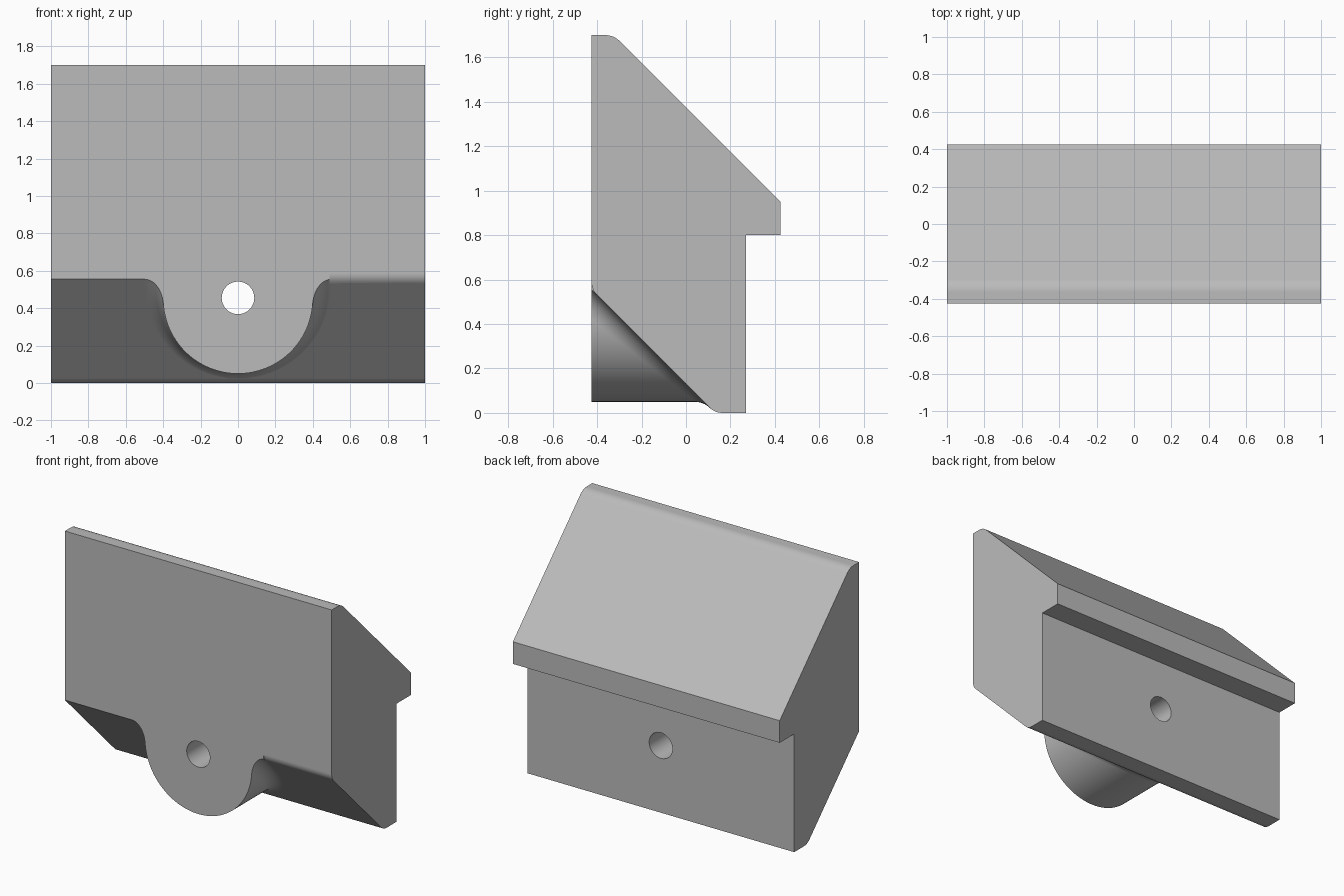
import bpy, bmesh, math
from mathutils import Vector

cube = bpy.data.objects.get("Cube")
if cube:
    bpy.data.objects.remove(cube, do_unlink=True)

FRONT = -0.425        # front face
SLOPE = 0.13          # underside slope is the plane y + z = SLOPE
HUB_Z, HUB_R, BLEND = 0.45, 0.40, 0.10

grey = bpy.data.materials.new("plain grey")
grey.use_nodes = True
colour = (0.5, 0.5, 0.5, 1)
grey.diffuse_color = colour
grey.node_tree.nodes["Principled BSDF"].inputs["Base Color"].default_value = colour


def finish(name, bm):
    bmesh.ops.recalc_face_normals(bm, faces=bm.faces)
    mesh = bpy.data.meshes.new(name)
    bm.to_mesh(mesh)
    bm.free()
    mesh.materials.append(grey)
    obj = bpy.data.objects.new(name, mesh)
    bpy.context.collection.objects.link(obj)
    return obj


def rounded(a, p, b, t, steps=8):
    """Points of a rounded corner at p between a and b."""
    a, p, b = Vector(a), Vector(p), Vector(b)
    s, e = p + (a - p).normalized() * t, p + (b - p).normalized() * t
    return [s.lerp(p, i / steps).lerp(p.lerp(e, i / steps), i / steps)
            for i in range(steps + 1)]


def prism(name, profile, x0, x1):
    """Extrude a (y, z) profile along x."""
    bm = bmesh.new()
    face = bm.faces.new([bm.verts.new((x0, p[0], p[1])) for p in profile])
    ext = bmesh.ops.extrude_face_region(bm, geom=[face])["geom"]
    bmesh.ops.translate(bm, vec=(x1 - x0, 0, 0),
                        verts=[g for g in ext if isinstance(g, bmesh.types.BMVert)])
    return finish(name, bm)


def combine(target, tool, operation):
    mod = target.modifiers.new(operation.title(), 'BOOLEAN')
    mod.operation, mod.solver, mod.object = operation, 'EXACT', tool
    bpy.context.view_layer.objects.active = target
    bpy.ops.object.modifier_apply(modifier=mod.name)
    bpy.data.objects.remove(tool, do_unlink=True)


# Body: overlong at the front, trimmed later
EXT = -0.7
foot, ridge = (SLOPE, 0), (-0.325, 1.7)
lip = (0.425, 0.95)
profile = [(EXT, SLOPE - EXT), (EXT, 1.7)]
profile += rounded((EXT, 1.7), ridge, lip, 0.04)
profile += [lip, (0.425, 0.8), (0.27, 0.8), (0.27, 0)]
profile += rounded((0.27, 0), foot, (EXT, SLOPE - EXT), 0.035)
body = prism("wedge_block", profile, -1, 1)

# Hub with a rolling-ball blend into the sloped underside
down = Vector((0, -1, -1)).normalized()
path = [(0, 0.75 - 0.3 * i / 8) for i in range(8)]
path += [(-math.pi * i / 64, HUB_Z) for i in range(65)]
path += [(-math.pi, 0.75 - 0.3 * i / 8) for i in reversed(range(8))]
bm = bmesh.new()
rows = []
for angle, z in path:
    n = Vector((math.cos(angle), 0, math.sin(angle)))
    ball = Vector((0, 0, z)) + n * (HUB_R + BLEND)
    ball.y = SLOPE - BLEND * math.sqrt(2) - ball.z
    rim = Vector((0, -0.9, z)) + n * HUB_R
    arc = [ball + (-n).slerp(-down, i / 10) * BLEND for i in range(11)]
    rows.append([bm.verts.new(p) for p in [rim] + arc + [arc[-1] - down * 0.05]])
for a, b in zip(rows, rows[1:]):
    for i in range(len(a) - 1):
        bm.faces.new((a[i], a[i + 1], b[i + 1], b[i]))
bm.faces.new([r[0] for r in rows])
bm.faces.new([r[-1] for r in rows])
bm.faces.new(rows[0] + rows[-1][::-1])
combine(body, finish("hub", bm), 'UNION')

# Flat front
trim = prism("front_trim", [(-2, -1), (FRONT, -1), (FRONT, 3), (-2, 3)], -2, 2)
combine(body, trim, 'DIFFERENCE')

# Softened lower front edge on the left wing
edge = rounded((FRONT, 1), (FRONT, SLOPE - FRONT), foot, 0.032, 5)
shaver = prism("edge_shaver", edge + [(-0.43, 0.5), (-0.46, 0.585)], 0.49, 1.1)
combine(body, shaver, 'DIFFERENCE')

# Through hole
bpy.ops.mesh.primitive_cylinder_add(vertices=64, radius=0.087, depth=3,
                                    location=(0, 0, 0.455),
                                    rotation=(math.pi / 2, 0, 0))
drill = bpy.context.object
drill.data.materials.append(grey)
combine(body, drill, 'DIFFERENCE')

# Smooth curves, crisp edges
bpy.ops.object.select_all(action='DESELECT')
body.select_set(True)
bpy.context.view_layer.objects.active = body
bpy.ops.object.shade_smooth_by_angle(angle=math.radians(25))
normals = body.modifiers.new("Weighted Normal", 'WEIGHTED_NORMAL')
normals.keep_sharp = True
